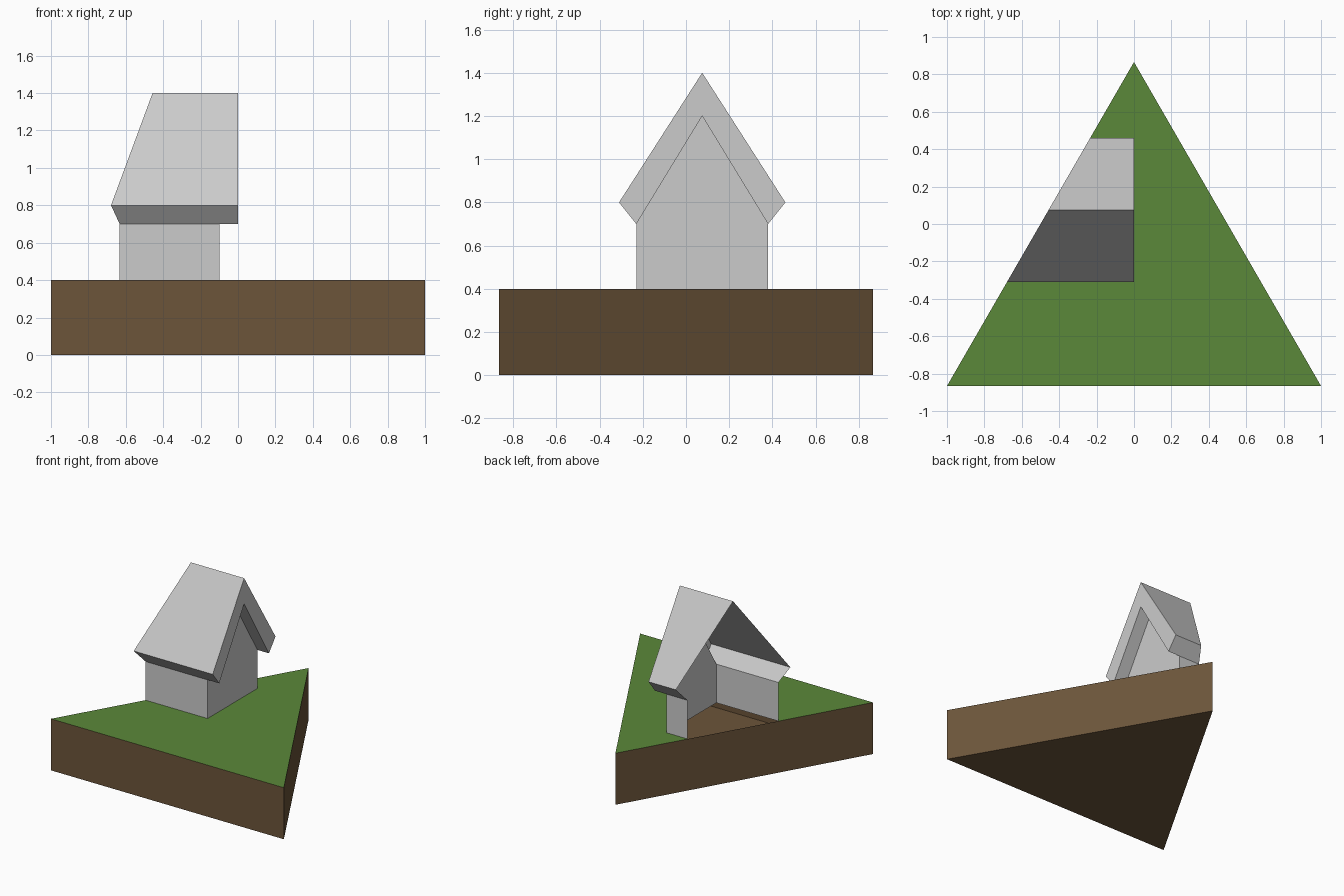
import bpy
import math

if "Cube" in bpy.data.objects:
    bpy.data.objects.remove(bpy.data.objects["Cube"])

H = math.sqrt(3) / 2          # half depth of the triangular plot
GROUND, WALL_X, ROOF_X = 0.4, -0.1, 0.0
MID = 0.075                   # ridge line position in y


def cut_x(y):
    """x of the plot's left edge, where the house is sliced open."""
    return -1 + (y + H) / math.sqrt(3)


def add_mesh(name, faces, color=None):
    """Build an object from faces given as point lists, sharing equal points."""
    index, polys = {}, []
    for face in faces:
        polys.append([index.setdefault(tuple(round(c, 5) for c in p), len(index)) for p in face])
    me = bpy.data.meshes.new(name)
    me.from_pydata(list(index), [], polys)
    me.update()
    ob = bpy.data.objects.new(name, me)
    bpy.context.collection.objects.link(ob)
    if color:
        mat = bpy.data.materials.new(name)
        mat.diffuse_color = (*color, 1)
        mat.use_nodes = True
        mat.node_tree.nodes["Principled BSDF"].inputs["Base Color"].default_value = mat.diffuse_color
        me.materials.append(mat)
    return ob


def strip(profile, x1, x0=None):
    """Sheets swept along x under a (y, z) profile; start at the slice if x0 is None."""
    start = lambda y: cut_x(y) if x0 is None else x0
    return [[(start(a[0]), *a), (x1, *a), (x1, *b), (start(b[0]), *b)]
            for a, b in zip(profile, profile[1:])]


def cap(profile, x):
    """Flat end facing +x."""
    return [(x, y, z) for y, z in reversed(profile)]


# Soil: hollow triangular block, open at the top
tri = [(-1, -H), (1, -H), (0, H)]
soil = [[(*p, 0) for p in reversed(tri)]]
for a, b in zip(tri, tri[1:] + tri[:1]):
    soil.append([(*a, 0), (*b, 0), (*b, GROUND), (*a, GROUND)])
add_mesh("soil", soil, (0.15, 0.09, 0.042))

# Grass: top sheet with the house footprint left out
y0, y1 = MID - 0.305, MID + 0.305
footprint = [(cut_x(y1), y1), (WALL_X, y1), (WALL_X, y0), (cut_x(y0), y0)]
add_mesh("grass", [[(*p, GROUND) for p in tri + footprint]], (0.105, 0.25, 0.042))

# Walls: front, back and gable sheets
front = [(y0, GROUND), (y0, 0.7)]
back = [(y1, 0.7), (y1, GROUND)]
gable = cap(front + [(MID, 1.2)] + back, WALL_X)
add_mesh("walls", strip(front, WALL_X) + strip(back, WALL_X) + [gable])

# Roof: slopes with eaves, gable-end face and underside of the overhang
outer = [(y0, 0.7), (MID - 0.385, 0.8), (MID, 1.4), (MID + 0.385, 0.8), (y1, 0.7)]
inner = [(y1, 0.7), (MID, 1.2), (y0, 0.7)]
ends = [cap(outer[:3] + [inner[1]], ROOF_X), cap(outer[2:] + [inner[1]], ROOF_X)]
add_mesh("roof", strip(outer, ROOF_X) + ends + strip(inner, ROOF_X, WALL_X))
